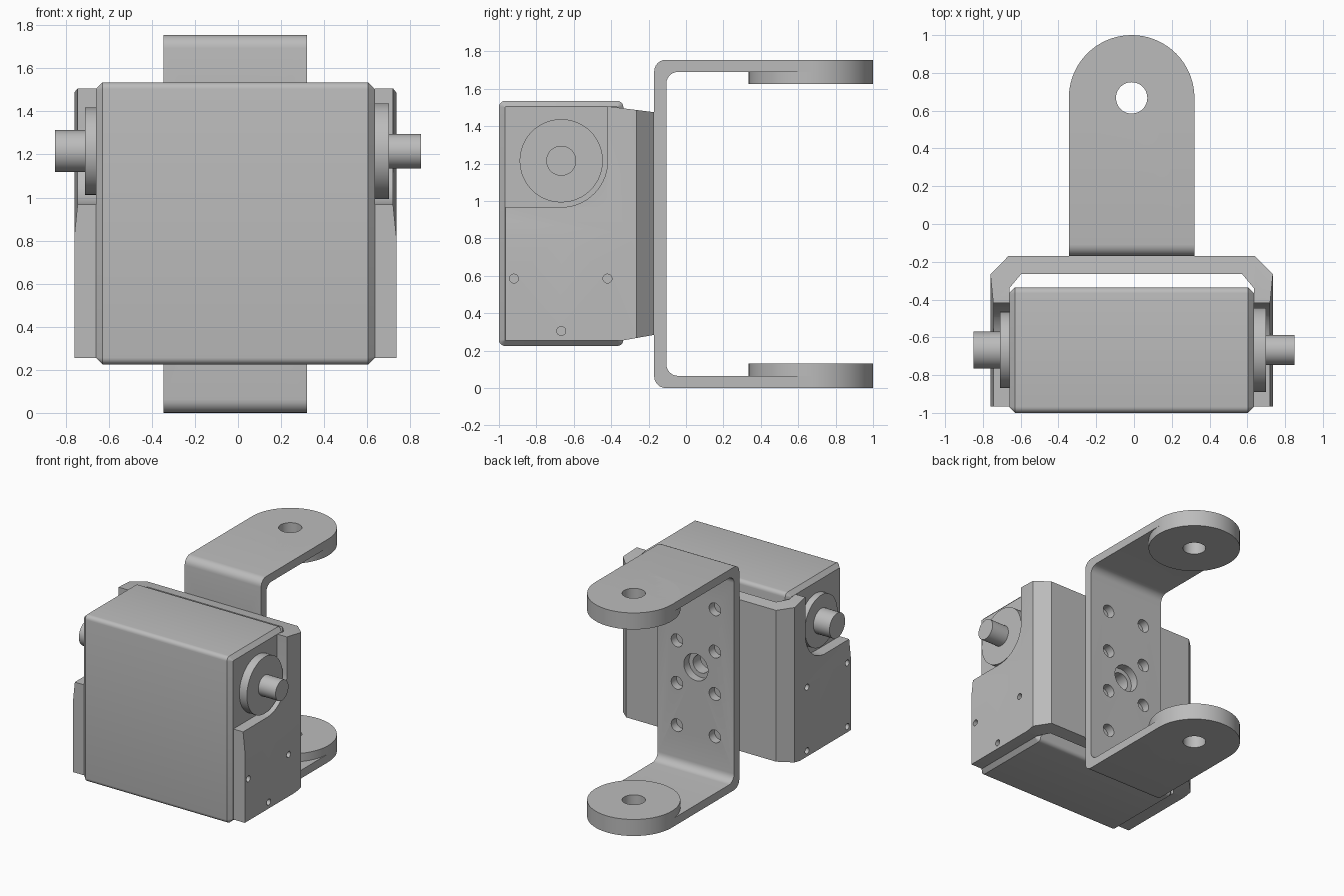
import bpy, bmesh, math
from mathutils import Vector

if "Cube" in bpy.data.objects:
    bpy.data.objects.remove(bpy.data.objects["Cube"], do_unlink=True)

CX = -0.0125            # shared mid-plane of all parts
SHAFT_Y, SHAFT_Z = -0.667, 1.215
MID_Z = 0.8775          # bracket mid-height

metal = bpy.data.materials.new("plain grey")
metal.use_nodes = True
grey = (0.5, 0.5, 0.5, 1)
metal.diffuse_color = grey
metal.node_tree.nodes["Principled BSDF"].inputs["Base Color"].default_value = grey


def finish(name, bm):
    bmesh.ops.recalc_face_normals(bm, faces=bm.faces[:])
    mesh = bpy.data.meshes.new(name)
    bm.to_mesh(mesh)
    bm.free()
    mesh.materials.append(metal)
    ob = bpy.data.objects.new(name, mesh)
    bpy.context.collection.objects.link(ob)
    return ob


def place(axis, a, b, h):
    return {"x": (h, a, b), "y": (a, h, b), "z": (a, b, h)}[axis]


def prism(name, pts, axis, lo, hi):
    """Extrude a flat outline along an axis."""
    bm = bmesh.new()
    ends = [[bm.verts.new(place(axis, a, b, h)) for a, b in pts] for h in (lo, hi)]
    bm.faces.new(ends[0])
    bm.faces.new(ends[1])
    n = len(pts)
    for i in range(n):
        j = (i + 1) % n
        bm.faces.new((ends[0][i], ends[0][j], ends[1][j], ends[1][i]))
    return finish(name, bm)


def arc(cx, cy, r, start, end, steps):
    return [(cx + r * math.cos(math.radians(start + (end - start) * i / steps)),
             cy + r * math.sin(math.radians(start + (end - start) * i / steps)))
            for i in range(steps + 1)]


def rod(name, axis, a, b, r, lo, hi, sides=48):
    return prism(name, arc(a, b, r, 0, 360, sides)[:-1], axis, lo, hi)


def cut(ob, cutters):
    """Subtract each cutter, then discard it."""
    bpy.context.view_layer.objects.active = ob
    for c in cutters:
        m = ob.modifiers.new("cut", "BOOLEAN")
        m.operation, m.solver, m.object = "DIFFERENCE", "EXACT", c
        bpy.ops.object.modifier_apply(modifier=m.name)
        bpy.data.objects.remove(c, do_unlink=True)


def smooth(ob):
    bpy.ops.object.select_all(action="DESELECT")
    ob.select_set(True)
    bpy.context.view_layer.objects.active = ob
    bpy.ops.object.shade_smooth_by_angle(angle=math.radians(28))


# Motor body: rounded long edges, chamfered ends
bm = bmesh.new()
bmesh.ops.create_cube(bm, size=1)
for v in bm.verts:
    v.co = Vector((CX + v.co.x * 1.295, -0.6675 + v.co.y * 0.665, 0.88 + v.co.z * 1.31))
long_edges = [e for e in bm.edges if abs(e.verts[0].co.x - e.verts[1].co.x) > 1]
bmesh.ops.bevel(bm, geom=long_edges, offset=0.032, segments=5, profile=0.5, affect="EDGES")
rims = [e for e in bm.edges if abs(e.verts[0].co.x - e.verts[1].co.x) < 0.01]
bmesh.ops.bevel(bm, geom=rims, offset=0.031, segments=1, affect="EDGES")
smooth(finish("motor_body", bm))

# Output discs and shafts
for side, x0, x1, x2, r_disc, r_shaft in (("left", 0.63, 0.70, 0.85, 0.2225, 0.08),
                                          ("right", -0.65, -0.71, -0.85, 0.2025, 0.0975)):
    smooth(rod(side + "_disc", "x", SHAFT_Y, SHAFT_Z, r_disc, x0, x1, 64))
    smooth(rod(side + "_shaft", "x", SHAFT_Y, SHAFT_Z, r_shaft, x1, x2))

# Cradle wrapped around the sides and back of the body
half = [(0.6475, -0.965), (0.7475, -0.965), (0.7475, -0.265), (0.6525, -0.17)]
inner = [(0.6475, -0.34), (0.585, -0.265)]
right_half = [inner[1], inner[0]] + half
outline = [(CX + x, y) for x, y in right_half] + [(CX - x, y) for x, y in reversed(right_half)]
cradle = prism("cradle", outline, "z", 0.255, 1.505)

cutters = [
    # open shaft window with a rounded inner corner
    prism("window", [(-1.2, 0.967)] + arc(-0.667, 1.215, 0.248, -90, 0, 14)
          + [(-0.419, 1.7), (-1.2, 1.7)], "x", -1, 1),
    # sloped top and bottom
    prism("top_slope", [(-0.419, 1.506), (-0.1, 1.466), (-0.1, 1.7), (-0.419, 1.7)], "x", -1, 1),
    prism("bottom_slope", [(-0.34, 0.254), (-0.1, 0.297), (-0.1, 0.1), (-0.34, 0.1)], "x", -1, 1),
    rod("centre_bore", "y", CX, MID_Z, 0.07, -0.4, -0.1, 32),
]
# shallow relief on the outer side walls around the window
for s in (-1, 1):
    bm = bmesh.new()
    for x, y, z in ((0.7325, -0.42, 0.965), (0.7625, -0.12, 0.675)):
        for yy in (-1.2, y):
            for zz in (z, 1.8):
                bm.verts.new((CX + s * x, yy, zz))
    bmesh.ops.convex_hull(bm, input=bm.verts[:])
    cutters.append(finish("relief", bm))
# screw holes on the sides
left_holes = [(-0.92, 0.585), (-0.42, 0.585), (-0.667, 0.305)]
right_holes = [(y, z) for y in (-0.92, -0.42) for z in (0.30, 0.80)]
for s, holes in ((1, left_holes), (-1, right_holes)):
    for y, z in holes:
        cutters.append(rod("screw", "x", y, z, 0.024, CX + s * 0.69, CX + s * 0.8, 20))
cut(cradle, cutters)
smooth(cradle)

# C-shaped bracket strip with bent corners
T, R, BACK, TOP, REACH = 0.065, 0.062, -0.17, 1.755, 0.6675
outer = arc(BACK + R, R, R, 270, 180, 6) + arc(BACK + R, TOP - R, R, 180, 90, 6)
k = BACK + T + R
inside = arc(k, TOP - T - R, R, 90, 180, 6) + arc(k, T + R, R, 180, 270, 6)
strip = [(REACH, 0)] + outer + [(REACH, TOP), (REACH, TOP - T)] + inside + [(REACH, T)]
W = 0.3325
bracket = prism("bracket", strip, "x", CX - W, CX + W)
cutters = [rod("pivot", "z", CX, REACH, 0.083, -0.2, 2),
           rod("bore", "y", CX, MID_Z, 0.105, -0.3, 0.1)]
for dx in (-0.165, 0.165):
    for dz in (-0.5, -0.167, 0.167, 0.5):
        cutters.append(rod("bolt", "y", CX + dx, MID_Z + dz, 0.05, -0.3, 0.1, 28))
cut(bracket, cutters)
smooth(bracket)

# Thick round pivot pads at the arm ends
for name, lo, hi in (("lower_pad", 0, 0.13), ("upper_pad", TOP - 0.13, TOP)):
    pad = rod(name, "z", CX, REACH, W, lo, hi, 72)
    cut(pad, [rod("pivot", "z", CX, REACH, 0.083, -0.2, 2)])
    smooth(pad)
